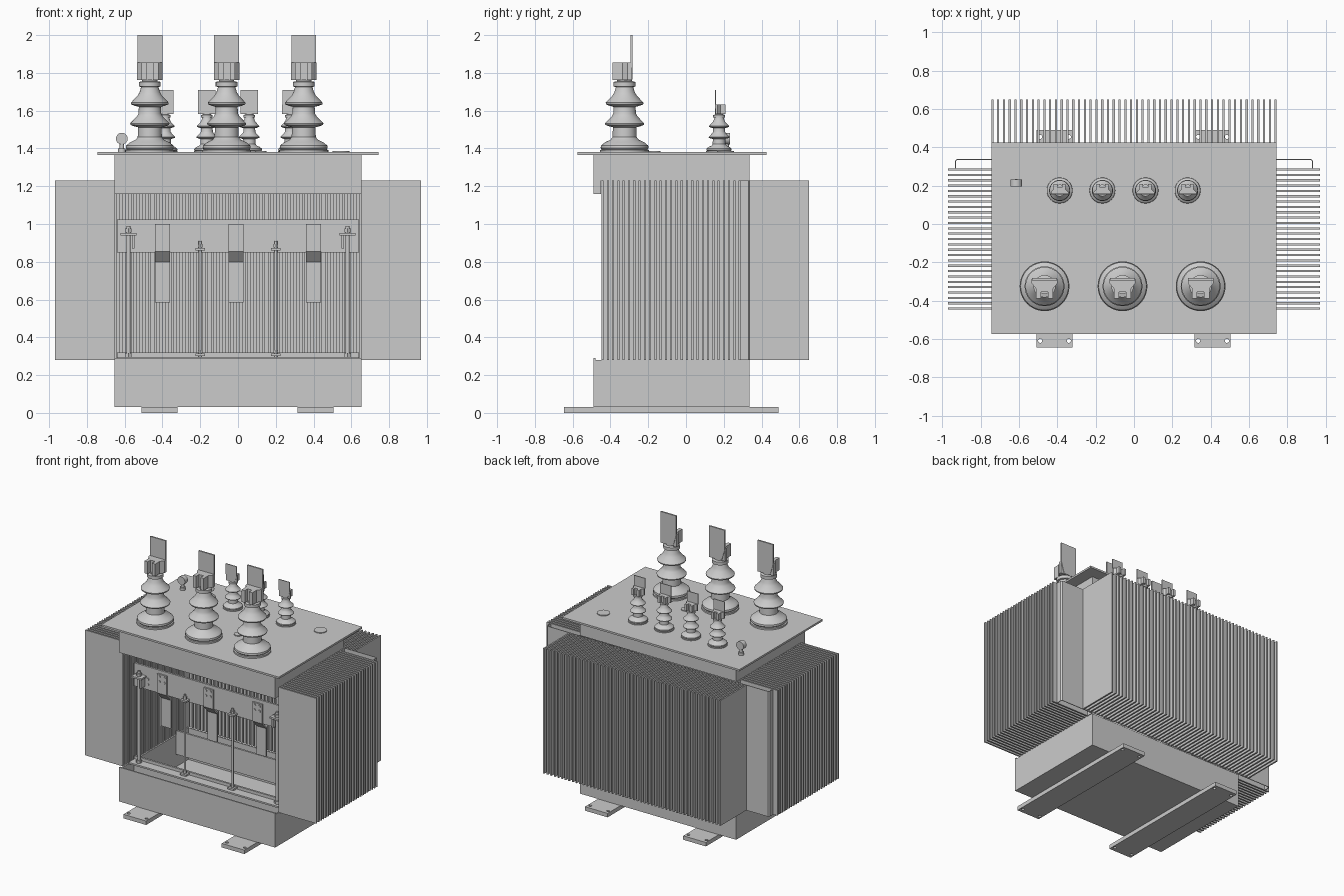
import bpy, bmesh
from math import sin, cos, pi, radians
from mathutils import Matrix

if "Cube" in bpy.data.objects:
    bpy.data.objects.remove(bpy.data.objects["Cube"])


def finish(name, bm, smooth=False):
    bmesh.ops.recalc_face_normals(bm, faces=bm.faces)
    me = bpy.data.meshes.new(name)
    bm.to_mesh(me)
    bm.free()
    if smooth:
        me.shade_smooth()
        me.set_sharp_from_angle(angle=radians(35))
    ob = bpy.data.objects.new(name, me)
    bpy.context.collection.objects.link(ob)
    return ob


def add_box(bm, x0, x1, y0, y1, z0, z1):
    m = Matrix.Translation(((x0 + x1) / 2, (y0 + y1) / 2, (z0 + z1) / 2))
    bmesh.ops.create_cube(bm, size=1, matrix=m @ Matrix.Diagonal((x1 - x0, y1 - y0, z1 - z0, 1)))


def boxes(name, *dims):
    bm = bmesh.new()
    for d in dims:
        add_box(bm, *d)
    return finish(name, bm)


def add_cyl(bm, loc, r, h, axis='Z', seg=20):
    rot = Matrix.Rotation(pi / 2, 4, 'X') if axis == 'Y' else Matrix()
    bmesh.ops.create_cone(bm, cap_ends=True, segments=seg, radius1=r, radius2=r, depth=h,
                          matrix=Matrix.Translation(loc) @ rot)


def cyls(name, items, axis='Z', seg=20):
    bm = bmesh.new()
    for loc, r, h in items:
        add_cyl(bm, loc, r, h, axis, seg)
    return finish(name, bm, True)


def prism(name, pts, d0, d1, place):
    """Extrude a 2D outline from d0 to d1; place maps (a, b, d) to xyz."""
    bm = bmesh.new()
    lo = [bm.verts.new(place(a, b, d0)) for a, b in pts]
    hi = [bm.verts.new(place(a, b, d1)) for a, b in pts]
    bm.faces.new(lo)
    bm.faces.new(hi)
    n = len(pts)
    for i in range(n):
        bm.faces.new((lo[i], lo[(i + 1) % n], hi[(i + 1) % n], hi[i]))
    return finish(name, bm)


def lathe(name, prof, x, y, z, s, seg=40):
    bm = bmesh.new()
    rings = [[bm.verts.new((x + s * r * cos(2 * pi * k / seg), y + s * r * sin(2 * pi * k / seg), z + s * h))
              for k in range(seg)] for r, h in prof]
    for a, b in zip(rings, rings[1:]):
        for k in range(seg):
            bm.faces.new((a[k], a[(k + 1) % seg], b[(k + 1) % seg], b[k]))
    bm.faces.new(rings[0])
    bm.faces.new(rings[-1])
    return finish(name, bm, True)


def corrugated(name, u0, u1, base, tip, n, thick, z0, z1, place):
    """Folded sheet: n hollow fins, open towards the inside of the tank."""
    bm = bmesh.new()
    pitch = (u1 - u0 - thick) / (n - 1)

    def quad(*ps):
        bm.faces.new([bm.verts.new(place(*p)) for p in ps])
    for i in range(n):
        a = u0 + i * pitch
        b = a + thick
        for u in (a, b):
            quad((u, base, z0), (u, tip, z0), (u, tip, z1), (u, base, z1))
        quad((a, tip, z0), (b, tip, z0), (b, tip, z1), (a, tip, z1))
        for z in (z0, z1):
            quad((a, base, z), (b, base, z), (b, tip, z), (a, tip, z))
        if i < n - 1:
            quad((b, base, z0), (a + pitch, base, z0), (a + pitch, base, z1), (b, base, z1))
    bmesh.ops.remove_doubles(bm, verts=bm.verts, dist=1e-5)
    return finish(name, bm)


X, YF, YB = 0.655, -0.49, 0.335      # tank half width, front, back
Z0, Z1 = 0.28, 1.23                  # fin bottom and top
T = 0.01

# Skids with bolt holes
skids = boxes("skids", *[(x - .095, x + .095, -.645, .49, 0, .03) for x in (-.415, .41)])
holes = cyls("skid_hole_cutter", [((x + d, y, .015), .011, .1)
                                  for x in (-.415, .41) for d in (-.075, .075) for y in (-.61, .455)])
holes.hide_render = holes.hide_viewport = True
mod = skids.modifiers.new("holes", 'BOOLEAN')
mod.object = holes

# Tank: lower tray, upper band, lid
boxes("tank_lower", (-X, X, YF, YB, .03, .04), (-X, X, YF, YF + T, .03, .29), (-X, X, YB - T, YB, .03, Z0),
      (-X, -X + T, YF, YB, .03, Z0), (X - T, X, YF, YB, .03, Z0))
boxes("tank_upper", (-X, X, YF, YF + T, 1.16, 1.37), (-X, X, YB - T, YB, Z1, 1.37),
      *[(min(s * X, s * (X - T)), max(s * X, s * (X - T)), a, b, z, 1.37)
        for s in (-1, 1) for a, b, z in ((YF, -.45, 1.16), (-.45, YB, Z1))])
boxes("lid", (-.745, .745, -.575, .425, 1.366, 1.38))

# Corrugated cooling walls
corrugated("back_fins", -.745, .745, .34, .65, 50, .011, Z0, Z1, lambda u, v, z: (u, v, z))
for s, side in ((-1, "left"), (1, "right")):
    corrugated(side + "_fins", -.447, .29, X, .97, 27, .011, Z0, Z1, lambda u, v, z, s=s: (s * v, u, z))
    prism(side + "_corner_sheet", [(X, .29), (X, .34), (.925, .34), (.935, .33), (.935, .29),
                                   (.93, .29), (.93, .328), (.922, .335), (X + .005, .335), (X + .005, .29)],
          Z0, Z1, lambda a, b, d, s=s: (s * a, b, d))

# Internal clamp beams
boxes("upper_clamp_beams", (-.64, .64, -.33, -.315, .85, 1.025), (-.64, .64, .17, .185, .85, 1.025))
boxes("lower_clamp_beams", (-.64, .64, -.33, -.315, .14, .32), (-.64, .64, .17, .185, .14, .32),
      (-.64, .64, -.40, -.33, .285, .297))

# Bent connection tabs with bolts
bolts = []
for i, x in enumerate((-.4, -.01, .4)):
    prism("connection_tab_%d" % (i + 1), [(-.342, 1.0), (-.342, .855), (-.292, .80), (-.292, .585), (-.28, .585),
                                          (-.28, .805), (-.33, .86), (-.33, 1.0)], x - .04, x + .04,
          lambda a, b, d: (d, a, b))
    bolts += [((x + dx, -.343, z), .009, .008) for dx in (-.02, .02) for z in (.945, .983)]
bolts += [((s * .525, -.331, z), .01, .008) for s in (-1, 1) for z in (.89, .93)]
cyls("tab_bolts", bolts, 'Y', 12)

# Tie rods with nuts and brackets
rods, nuts, plates = [], [], []
for s in (-1, 1):
    rods += [((s * .58, -.36, .64), .011, .70), ((s * .2, -.35, .60), .008, .62)]
    nuts += [((s * .2, -.35, .885), .015, .02), ((s * .2, -.35, .325), .015, .018), ((s * .58, -.36, .965), .02, .02),
             ((s * .58, -.36, .307), .02, .02)]
    plates += [(s * .2 - .025, s * .2 + .025, -.375, -.325, .86, .873),
               (s * .2 - .025, s * .2 + .025, -.375, -.325, .302, .315),
               (s * .58 - .042, s * .58 + .042, -.39, -.33, .94, .953),
               (s * .555 - .006, s * .555 + .006, -.38, -.33, .87, .94)]
cyls("tie_rods", rods, seg=12)
cyls("tie_rod_nuts", nuts, seg=6)
boxes("tie_rod_plates", *plates)

# Bushings: insulator, clamp and flat terminal
INSULATOR = [(.13, 0), (.13, .012), (.121, .014), (.127, .022), (.125, .035), (.105, .052), (.075, .066), (.064, .08),
             (.062, .132), (.085, .138), (.102, .145), (.104, .153), (.09, .167), (.068, .19), (.06, .205),
             (.058, .24), (.08, .246), (.098, .253), (.1, .262), (.088, .275), (.064, .3), (.054, .318), (.046, .345),
             (.058, .348), (.058, .372), (.04, .376), (.04, .385)]
CLAMP = [(-.067, .038), (.067, .038), (.067, .015), (.045, -.012), (.045, -.065), (.018, -.065), (.018, -.03),
         (-.018, -.03), (-.018, -.065), (-.045, -.065), (-.045, -.012), (-.067, .015)]
TERMINAL = [(-.066, .62), (.066, .62), (.066, .47), (.04, .385), (-.04, .385), (-.066, .47)]


def bushing(name, x, y, s, w, flip):
    lathe(name + "_insulator", INSULATOR, x, y, 1.38, s)
    prism(name + "_clamp", [(a, b) for a, b in CLAMP], .382, .475,
          lambda a, b, d: (x + a * s * w, y + flip * b * s, 1.38 + d * s))
    prism(name + "_terminal", TERMINAL, .03, .042,
          lambda a, b, d: (x + a * s * w, y + flip * d * s, 1.38 + b * s))


for i, x in enumerate((-.467, -.06, .348)):
    bushing("large_bushing_%d" % (i + 1), x, -.325, 1, 1, 1)
for i, x in enumerate((-.388, -.165, .06, .28)):
    bushing("small_bushing_%d" % (i + 1), x, .175, .53, 1.3, -1)

# Lid fittings: dial gauge and two cover discs
cyls("gauge_stem", [((-.615, .215, 1.40), .012, .05), ((-.615, .215, 1.39), .02, .02)])
cyls("gauge_dial", [((-.615, .215, 1.452), .031, .036)], 'Y', 28)
cyls("lid_covers", [((.545, .21, 1.382), .045, .008), ((.12, -.165, 1.382), .031, .008)], seg=32)
